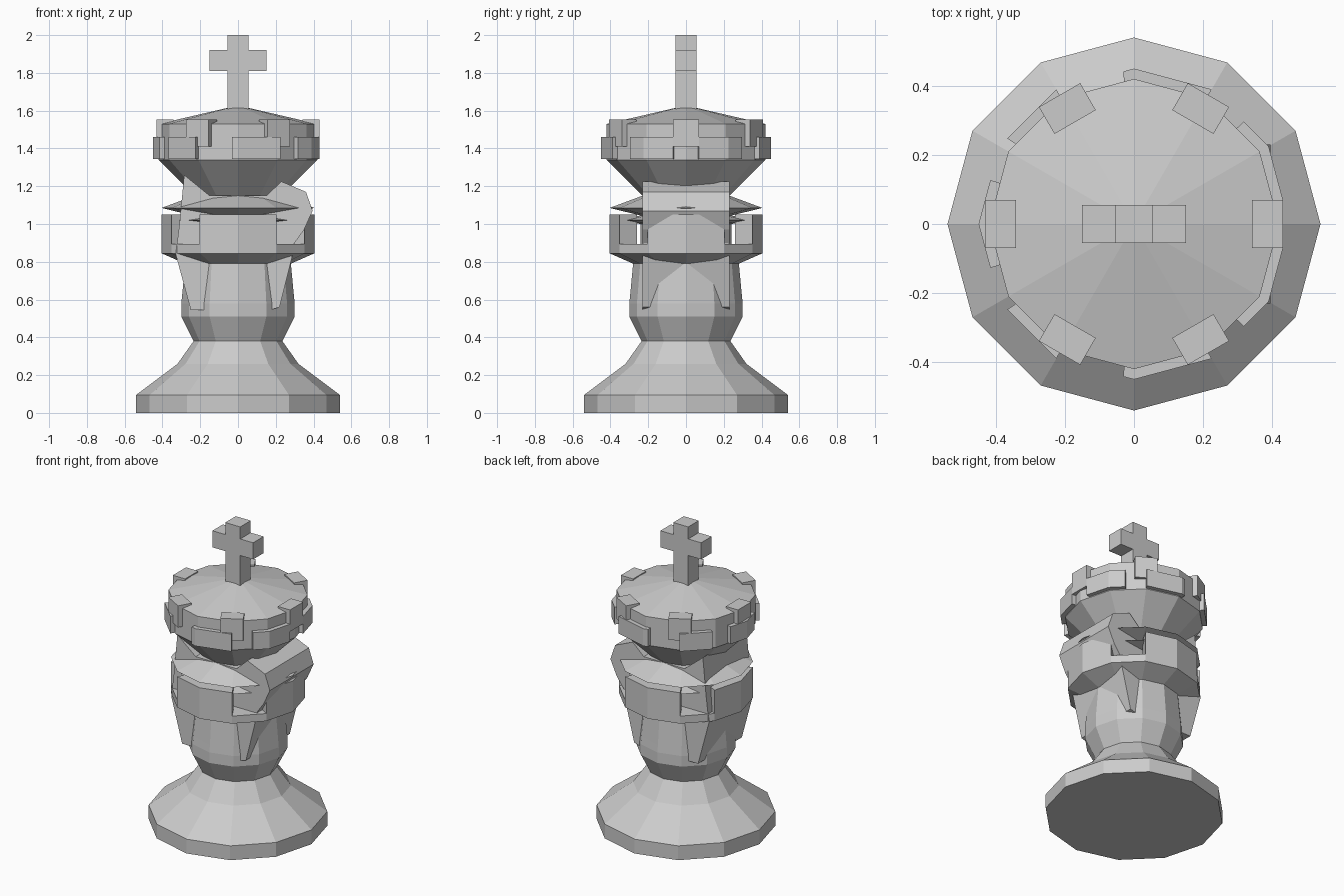
import bpy, bmesh, math
from mathutils import Matrix, Vector

if "Cube" in bpy.data.objects:
    bpy.data.objects.remove(bpy.data.objects["Cube"])

SIDES = 12


def finish(bm, name):
    bmesh.ops.recalc_face_normals(bm, faces=bm.faces[:])
    me = bpy.data.meshes.new(name)
    bm.to_mesh(me)
    bm.free()
    ob = bpy.data.objects.new(name, me)
    bpy.context.collection.objects.link(ob)
    return ob


def lathe(name, profile):
    """Closed 12-sided turning of an (r, z) profile, capped at both ends."""
    bm = bmesh.new()
    rings = []
    for r, z in profile:
        rings.append([bm.verts.new((r * math.cos(math.tau * i / SIDES),
                                    r * math.sin(math.tau * i / SIDES), z))
                      for i in range(SIDES)])
    for a, b in zip(rings, rings[1:]):
        for i in range(SIDES):
            j = (i + 1) % SIDES
            bm.faces.new((a[i], a[j], b[j], b[i]))
    bm.faces.new(rings[0])
    bm.faces.new(rings[-1])
    return finish(bm, name)


def rim_point(r, deg):
    """Point on the 12-sided outline at the given angle."""
    off = math.radians(deg % 30 - 15)
    d = r * math.cos(math.radians(15)) / math.cos(off)
    return d * math.cos(math.radians(deg)), d * math.sin(math.radians(deg))


def arc(name, a0, a1, r_in, r_out, z0, z1):
    """Piece of a 12-sided ring between two angles."""
    angs = [a0] + [a for a in range(-360, 361, 30) if a0 < a < a1] + [a1]
    bm = bmesh.new()
    secs = []
    for a in angs:
        xi, yi = rim_point(r_in, a)
        xo, yo = rim_point(r_out, a)
        secs.append([bm.verts.new(p) for p in
                     ((xi, yi, z0), (xo, yo, z0), (xo, yo, z1), (xi, yi, z1))])
    for s, t in zip(secs, secs[1:]):
        for i in range(4):
            j = (i + 1) % 4
            bm.faces.new((s[i], s[j], t[j], t[i]))
    bm.faces.new(secs[0])
    bm.faces.new(secs[-1])
    return finish(bm, name)


def prism(name, outline, half):
    """Front (x, z) outline extruded from -half to +half in y."""
    bm = bmesh.new()
    f = bm.faces.new([bm.verts.new((x, -half, z)) for x, z in outline])
    ext = bmesh.ops.extrude_face_region(bm, geom=[f])
    vs = [v for v in ext["geom"] if isinstance(v, bmesh.types.BMVert)]
    bmesh.ops.translate(bm, verts=vs, vec=Vector((0, 2 * half, 0)))
    return finish(bm, name)


# turned foot, waist and lower collar tray
lathe("body", [(0.54, 0), (0.54, 0.095), (0.32, 0.26), (0.235, 0.38),
               (0.30, 0.51), (0.30, 0.58), (0.295, 0.63), (0.28, 0.79),
               (0.405, 0.845), (0.405, 0.895), (0.24, 0.895), (0.24, 1.0),
               (0.36, 1.02), (0.24, 1.045), (0.405, 1.085), (0.23, 1.15)])

# collar wall with one open face at each diagonal
for k in range(4):
    arc("collar_wall", 90 * k - 30, 90 * k + 30, 0.30, 0.405, 0.895, 1.05)

# carved slab running through the body, its corners showing outside
prism("carved_slab", [(-0.25, 0.545), (-0.18, 0.545), (0.17, 0.545),
                      (0.22, 0.56), (0.285, 0.82), (0.30, 0.90), (0.35, 0.97),
                      (0.395, 1.07), (0.36, 1.17), (0.23, 1.225),
                      (0.15, 1.15), (-0.15, 1.15), (-0.285, 1.26),
                      (-0.31, 1.0), (-0.33, 0.84)], 0.23)

# crown with a shallow domed lid
lathe("crown", [(0.22, 1.14), (0.23, 1.15), (0.42, 1.34), (0.42, 1.53),
                (0.055, 1.615)])

# blocks around the crown rim
for k in range(6):
    bm = bmesh.new()
    m = (Matrix.Rotation(math.radians(60 * k), 4, 'Z')
         @ Matrix.Translation((0.386, 0, 1.482))
         @ Matrix.Diagonal((0.09, 0.138, 0.144, 1)))
    bmesh.ops.create_cube(bm, size=1, matrix=m)
    finish(bm, "rim_block")

# broken band round the crown
for a0, a1 in ((9, 43), (-43, -9), (60, 94), (-94, -60), (120, 146),
               (-146, -120), (163, 197)):
    arc("rim_band", a0, a1, 0.39, 0.45, 1.345, 1.46)

# cross on top
half = [(0.055, 1.59), (0.055, 1.81), (0.15, 1.81), (0.15, 1.92),
        (0.055, 1.92), (0.055, 2.0)]
prism("top_cross", half + [(-x, z) for x, z in reversed(half)], 0.055)
